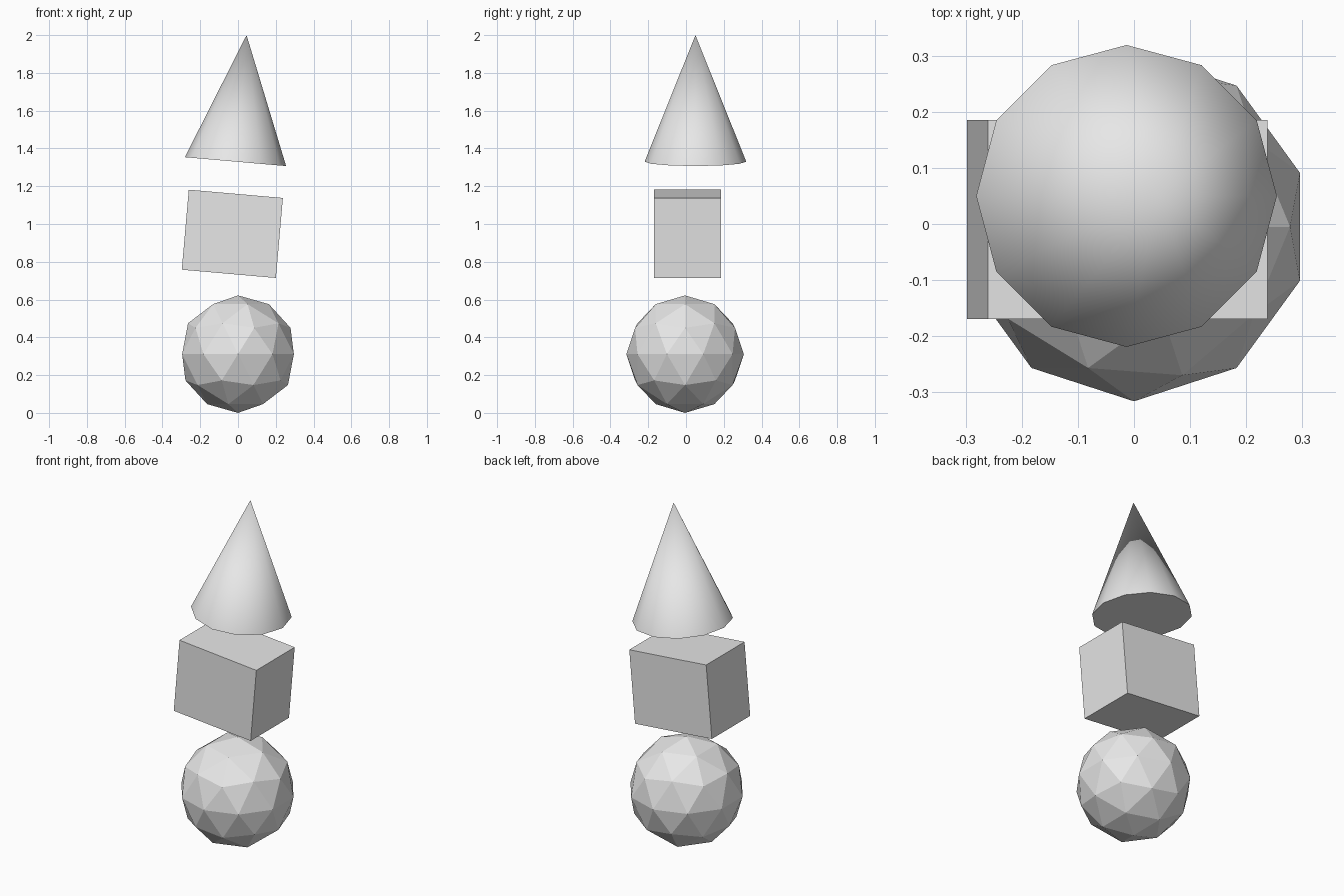
import bpy
import math

cube = bpy.data.objects.get("Cube")
if cube:
    bpy.data.objects.remove(cube, do_unlink=True)

# One plain grey for every part
grey = bpy.data.materials.new("light grey")
grey.use_nodes = True
grey.diffuse_color = (0.8, 0.8, 0.8, 1)
grey.node_tree.nodes["Principled BSDF"].inputs["Base Color"].default_value = (0.8, 0.8, 0.8, 1)

TILT = (0, math.radians(5), 0)


def finish(name):
    """Name the active primitive and give it the grey material."""
    obj = bpy.context.object
    obj.name = obj.data.name = name
    obj.data.materials.append(grey)
    return obj


# Faceted ball at the bottom
bpy.ops.mesh.primitive_ico_sphere_add(subdivisions=2, radius=0.311, location=(0, -0.005, 0.311))
finish("ball")

# Tilted block in the middle
bpy.ops.mesh.primitive_cube_add(size=1, location=(-0.03, 0.008, 0.948), rotation=TILT)
block = finish("block")
block.scale = (0.5, 0.355, 0.425)
bpy.ops.object.transform_apply(location=False, rotation=False, scale=True)

# Tilted smooth cone on top, with a sharp base rim
bpy.ops.mesh.primitive_cone_add(vertices=12, radius1=0.269, radius2=0, depth=0.672,
                                location=(0.016, 0.05, 1.665), rotation=TILT)
finish("cone")
bpy.ops.object.shade_smooth_by_angle(angle=math.radians(40))
